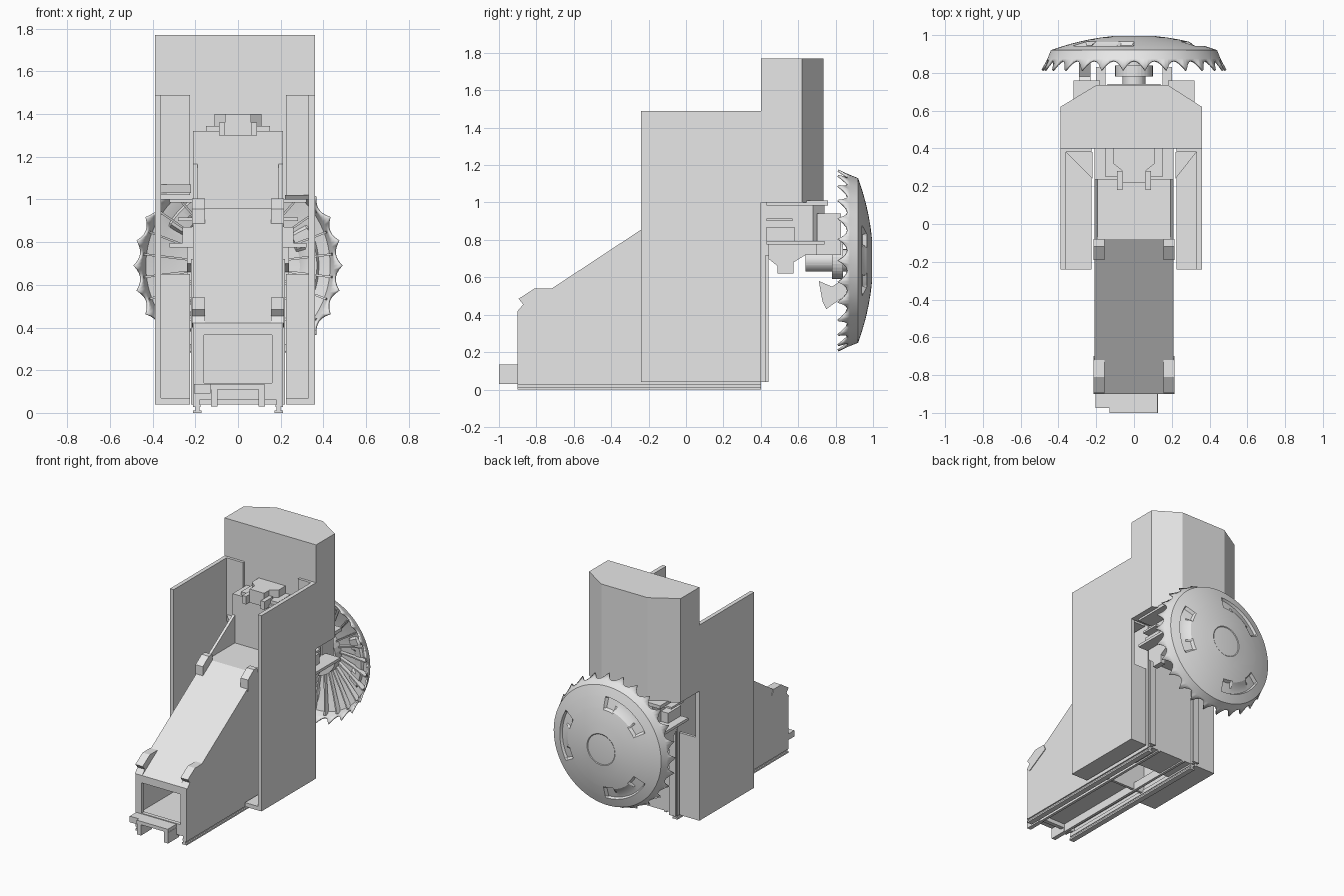
import bpy, bmesh, math
from mathutils import Vector

if "Cube" in bpy.data.objects:
    bpy.data.objects.remove(bpy.data.objects["Cube"])

GREY = (0.8, 0.8, 0.8, 1)
grey = bpy.data.materials.new("plain_grey")
grey.use_nodes = True
grey.diffuse_color = GREY
grey.node_tree.nodes["Principled BSDF"].inputs["Base Color"].default_value = GREY


def finish(name, bm):
    bmesh.ops.recalc_face_normals(bm, faces=bm.faces)
    mesh = bpy.data.meshes.new(name)
    bm.to_mesh(mesh)
    bm.free()
    mesh.materials.append(grey)
    obj = bpy.data.objects.new(name, mesh)
    bpy.context.collection.objects.link(obj)
    return obj


def prism(name, points, axis, lo, hi):
    """Extrude a 2D outline along x (points are y,z) or z (points are x,y)."""
    bm = bmesh.new()
    place = (lambda a, b: (lo, a, b)) if axis == "x" else (lambda a, b: (a, b, lo))
    face = bm.faces.new([bm.verts.new(place(a, b)) for a, b in points])
    top = bmesh.ops.extrude_face_region(bm, geom=[face])["geom"]
    shift = Vector((hi - lo, 0, 0) if axis == "x" else (0, 0, hi - lo))
    bmesh.ops.translate(bm, vec=shift, verts=[g for g in top if isinstance(g, bmesh.types.BMVert)])
    return finish(name, bm)


def box(name, x, y, z):
    corners = [(x[0], y[0]), (x[1], y[0]), (x[1], y[1]), (x[0], y[1])]
    return prism(name, corners, "z", *z)


def span(side, a, b):
    """Mirror an x range to the chosen side."""
    return tuple(sorted((side * a, side * b)))


# Rear tower
prism("tower", [(-.39, .4), (.36, .4), (.36, .62), (.18, .735), (-.2, .735), (-.39, .62)],
      "z", 1.0, 1.77)
prism("tower_neck", [(-.2, .62), (.2, .62), (.2, .68), (.14, .74), (-.14, .74), (-.2, .68)],
      "z", .72, 1.0)

# Side housings, open to the front and top
for side, outer, label in ((-1, .39, "right"), (1, .36, "left")):
    box(label + "_outer_wall", span(side, outer - .03, outer), (-.24, .4), (.04, 1.49))
    box(label + "_housing_floor", span(side, .225, outer - .03), (-.24, .4), (.04, .07))
    box(label + "_lower_back_wall", span(side, .225, outer - .03), (.38, .4), (.07, .65))
    box(label + "_upper_back_wall", span(side, .225, outer - .03), (.38, .4), (1.02, 1.49))
    # Corner gusset shelf inside the housing
    z = (1.03, 1.07) if side < 0 else (1.0, 1.02)
    prism(label + "_gusset", [(side * (outer - .03), .38), (side * .22, .38), (side * .22, .24)],
          "z", *z)

# Central body: sloped side plates that run up to the head
side_outline = [(-.9, .04), (.4, .04), (.4, 1.0), (.4, 1.32), (.235, 1.32), (.235, 1.165),
                (-.08, .96), (-.9, .42)]
for side, label in ((-1, "right"), (1, "left")):
    prism(label + "_body_side", side_outline, "x", *span(side, .19, .21))
prism("slope_cover", [(-.9, .42), (-.9, .385), (-.08, .925), (.235, .925), (.235, .96), (-.08, .96)],
      "x", -.19, .19)
box("body_back", (-.19, .19), (.36, .4), (.04, .96))
box("body_floor_front", (-.19, .19), (-.87, -.12), (.09, .13))
box("body_floor_rear", (-.19, .19), (.16, .36), (.04, .13))
box("body_cross_wall", (-.19, .19), (-.14, -.12), (.04, .5))

# Front frame around the opening
box("frame_top", (-.19, .19), (-.9, -.87), (.365, .42))
box("frame_bottom", (-.19, .19), (-.9, -.87), (.06, .14))
for side, label in ((-1, "right"), (1, "left")):
    box(label + "_frame_post", span(side, .16, .19), (-.9, -.87), (.14, .365))

# Head and its stepped cap
box("head", (-.19, .19), (.235, .4), (.96, 1.32))
box("cap_base", (-.15, .15), (.25, .4), (1.3, 1.345))
prism("cap_top", [(-.06, .22), (.06, .22), (.06, .28), (.11, .32), (.11, .4),
                  (-.11, .4), (-.11, .32), (-.06, .28)], "z", 1.3, 1.4)
for side, label in ((-1, "right"), (1, "left")):
    box(label + "_cap_prong", span(side, .06, .09), (.18, .28), (1.3, 1.36))

# Clips on the slope, upper and lower pairs
low_clip = [(-.72, .54), (-.81, .54), (-.895, .485), (-.87, .455), (-.9, .42), (-.87, .4), (-.7, .5)]
high_clip = [(-.08, 1.005), (-.12, 1.005), (-.19, .955), (-.19, .87), (-.08, .93)]
for side, label in ((-1, "right"), (1, "left")):
    prism(label + "_lower_clip", low_clip, "x", *span(side, .155, .215))
    prism(label + "_upper_clip", high_clip, "x", *span(side, .155, .215))

# Front foot: an upturned channel with a small side ledge
box("foot_plate", (-.13, .125), (-1, -.87), (.11, .135))
for side, label in ((-1, "right"), (1, "left")):
    box(label + "_foot_leg", span(side, .095, .127), (-1, -.87), (.03, .11))
box("foot_ledge", (-.205, -.13), (-.975, -.87), (.09, .135))

# Rails under the body and up its back
for side, label in ((-1, "right"), (1, "left")):
    box(label + "_rail_web", span(side, .18, .2), (-.9, .4), (.01, .06))
    box(label + "_rail_foot", span(side, .17, .21), (-.9, .4), (0, .012))
    box(label + "_rail_lip", span(side, .175, .21), (-.9, .4), (.028, .04))
    box(label + "_inner_rail", span(side, .1, .12), (-.87, .4), (.03, .09))
    box(label + "_back_rail_web", span(side, .18, .2), (.4, .43), (.04, .72))
    box(label + "_back_rail_flange", span(side, .17, .22), (.425, .44), (.04, .72))

# Mechanism between body and wheel
box("gear_case", (-.2, .2), (.4, .64), (.72, 1.0))
for side, label in ((-1, "right"), (1, "left")):
    box(label + "_top_shelf", span(side, .18, .32), (.43, .76), (.985, 1.01))
    box(label + "_middle_shelf", span(side, .18, .28), (.43, .57), (.9, .915))
    box(label + "_lower_shelf", span(side, .18, .32), (.43, .74), (.775, .795))
    box(label + "_shelf_web", span(side, .18, .26), (.43, .58), (.795, .87))
    prism(label + "_hanger", [(.44, .78), (.44, .7), (.49, .66), (.49, .62), (.575, .62),
                              (.575, .68), (.64, .72), (.7, .72), (.7, .78)],
          "x", *span(side, .2, .24))
    box(label + "_wheel_arm", span(side, .15, .2), (.7, .83), (.72, .94))
prism("lower_arm", [(.71, .58), (.73, .47), (.75, .43), (.82, .48), (.86, .5), (.86, .6), (.78, .55)],
      "x", -.29, -.23)

# Domed wheel with hooked rim and three recessed arcs
WHEEL_Z, TEETH, STEPS = .69, 26, 6


def dome(r):
    return 1 - r * r / 2.42


def wheel_point(r, y, angle):
    return Vector((r * math.cos(angle), y, WHEEL_Z + r * math.sin(angle)))


bm = bmesh.new()
radii = [.06, .11, .115, .18, .24, .285, .295, .33, .365, .375, .41, .44]
count = TEETH * STEPS
rings = [[] for _ in range(len(radii) + 2)]
for i in range(count):
    a = math.tau * i / count
    arc = (math.degrees(a) + 60) % 120 - 60
    for ring, r in zip(rings, radii):
        y = dome(r)
        if r < .112:
            y -= .004
        inner = .29 if abs(arc) > 14 else .325
        if abs(arc) < 29 and inner < r < .37:
            y -= .02
        ring.append(bm.verts.new(wheel_point(r, y, a)))
    f = (i % STEPS) / STEPS
    tooth = abs(2 * f - 1) ** 2
    rings[-2].append(bm.verts.new(wheel_point(.458, .875, a)))
    rings[-1].append(bm.verts.new(wheel_point(.462 + .028 * tooth, .865 - .05 * tooth, a)))
for inner, outer in zip(rings, rings[1:]):
    for i in range(count):
        j = (i + 1) % count
        bm.faces.new((inner[i], inner[j], outer[j], outer[i]))
bm.faces.new(rings[0])
wheel = finish("wheel_shell", bm)
if wheel.data.polygons[-1].normal.y < 0:
    wheel.data.flip_normals()
shell = wheel.modifiers.new("thickness", "SOLIDIFY")
shell.thickness, shell.offset = .012, -1
bpy.ops.object.select_all(action="DESELECT")
wheel.select_set(True)
bpy.context.view_layer.objects.active = wheel
bpy.ops.object.shade_smooth_by_angle(angle=math.radians(25))

# Radial ribs inside the wheel
bm = bmesh.new()
for i in range(TEETH):
    a = math.tau * (i + .5) / TEETH
    side = Vector((-math.sin(a), 0, math.cos(a))) * .005
    outline = [(.16, .975), (.16, .95), (.3, .91), (.44, .86), (.45, .885), (.42, .91), (.3, .94)]
    ends = [[bm.verts.new(wheel_point(r, y, a) + s * side) for r, y in outline] for s in (-1, 1)]
    for end in ends:
        bm.faces.new(end)
    for k in range(len(outline)):
        n = (k + 1) % len(outline)
        bm.faces.new((ends[0][k], ends[0][n], ends[1][n], ends[1][k]))
finish("wheel_ribs", bm)

# Wheel axle and hub
for name, radius, y0, y1 in (("axle", .06, .64, .97), ("hub", .1, .78, .84), ("hub_base", .17, .9, .97)):
    bm = bmesh.new()
    bmesh.ops.create_cone(bm, cap_ends=True, segments=32, radius1=radius, radius2=radius, depth=y1 - y0)
    for v in bm.verts:
        v.co = Vector((v.co.x, (y0 + y1) / 2 + v.co.z, WHEEL_Z + v.co.y))
    finish(name, bm)
